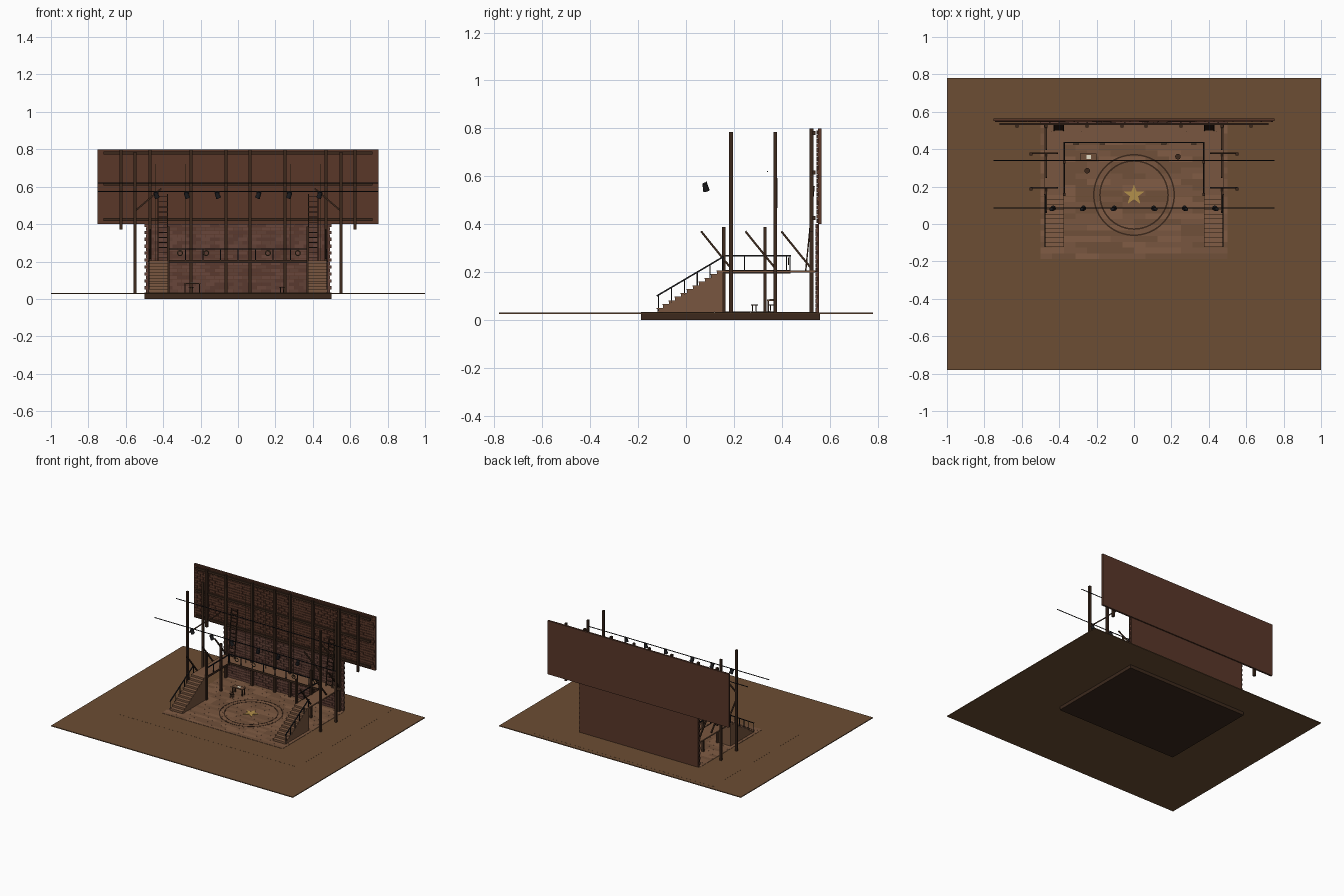
import bpy, bmesh, math, random
from mathutils import Vector, Matrix

if "Cube" in bpy.data.objects:
    bpy.data.objects.remove(bpy.data.objects["Cube"])

random.seed(4)


def mat(name, r, g, b):
    m = bpy.data.materials.new(name)
    m.diffuse_color = (r, g, b, 1)
    m.use_nodes = True
    m.node_tree.nodes["Principled BSDF"].inputs["Base Color"].default_value = m.diffuse_color
    return m


GROUND = mat("ground_brown", .15, .075, .033)
DARK = mat("dark_timber", .045, .022, .012)
WALL = mat("wall_brown", .10, .038, .022)
WOODS = [mat(f"wood_{i}", .16 + .03 * i, .08 + .014 * i, .042 + .008 * i) for i in range(3)]
BRICKS = [mat(f"brick_{i}", .10 + .02 * i, .042 + .01 * i, .03 + .007 * i) for i in range(3)]
METAL = mat("black_metal", .012, .012, .014)
GOLD = mat("gold", .45, .28, .07)
PAPER = mat("paper", .8, .75, .6)
ROPE = mat("rope", .12, .08, .04)


class Part:
    """Collects simple solids into one named mesh object."""

    def __init__(self, name, *mats):
        self.name, self.mats, self.bm = name, mats, bmesh.new()

    def put(self, verts, i):
        for f in {f for v in verts for f in v.link_faces}:
            f.material_index = i

    def box(self, x0, x1, y0, y1, z0, z1, i=0):
        m = Matrix.Translation(((x0 + x1) / 2, (y0 + y1) / 2, (z0 + z1) / 2)) @ \
            Matrix.Diagonal((abs(x1 - x0), abs(y1 - y0), abs(z1 - z0), 1))
        self.put(bmesh.ops.create_cube(self.bm, size=1, matrix=m)["verts"], i)
        return self

    def bar(self, p, q, r, sides=4, i=0, r2=None):
        p, q = Vector(p), Vector(q)
        d = q - p
        m = Matrix.Translation((p + q) / 2) @ d.to_track_quat('Z', 'Y').to_matrix().to_4x4() @ \
            Matrix.Rotation(math.pi / sides, 4, 'Z')
        g = bmesh.ops.create_cone(self.bm, cap_ends=True, segments=sides, radius1=r,
                                  radius2=r if r2 is None else r2, depth=d.length, matrix=m)
        self.put(g["verts"], i)
        return self

    def prism(self, pts, vec, i=0):
        f = self.bm.faces.new([self.bm.verts.new(p) for p in pts])
        f.material_index = i
        g = bmesh.ops.extrude_face_region(self.bm, geom=[f])["geom"]
        nv = [v for v in g if isinstance(v, bmesh.types.BMVert)]
        bmesh.ops.translate(self.bm, verts=nv, vec=vec)
        return self

    def done(self):
        bmesh.ops.recalc_face_normals(self.bm, faces=self.bm.faces)
        me = bpy.data.meshes.new(self.name)
        self.bm.to_mesh(me)
        self.bm.free()
        for m in self.mats:
            me.materials.append(m)
        ob = bpy.data.objects.new(self.name, me)
        bpy.context.collection.objects.link(ob)
        return ob


# ground, apron and stage base
Part("ground", GROUND).box(-1, 1, -.78, .78, .025, .031).done()
Part("apron", GROUND).box(-.75, .75, -.37, .75, .028, .0315).done()
Part("stage_base", DARK).box(-.5, .5, -.187, .56, 0, .031).done()

# staggered floor planks
floor = Part("floor_planks", *WOODS)
for r in range(24):
    y, x = -.187 + r * .0305, -.5
    end = -.5 + random.choice((.0625, .125, .1875))
    while x < .5:
        floor.box(x, min(end, .5), y, y + .0303, .030, .0335, random.randrange(3))
        x, end = end, end + .125
floor.done()

# turntable rings and star
ring = Part("turntable_rings", DARK)
for rad, w in ((.215, .004), (.182, .004)):
    n = 64
    for k in range(n):
        c = [Vector((math.cos(2 * math.pi * t / n), math.sin(2 * math.pi * t / n), 0)) for t in (k, k + 1)]
        o = Vector((0, .155, .0335))
        ring.prism([o + c[0] * (rad - w), o + c[0] * (rad + w), o + c[1] * (rad + w), o + c[1] * (rad - w)],
                   (0, 0, .001))
ring.done()
star = [((.058 if k % 2 == 0 else .023) * math.sin(k * math.pi / 5),
         .155 + (.058 if k % 2 == 0 else .023) * math.cos(k * math.pi / 5), .0335) for k in range(10)]
Part("floor_star", GOLD).prism(star, (0, 0, .0015)).done()

# back walls with brick faces
Part("lower_wall", WALL).box(-.49, .49, .545, .556, .03, .4).done()
Part("upper_wall", WALL).box(-.75, .75, .551, .565, .4, .8).done()


def bricks(name, half, z0, z1, y, mats):
    p = Part(name, *mats)
    h, w = .0185, .05
    for r in range(round((z1 - z0) / h)):
        x = -half + (0 if r % 2 else .008)
        e = -half + (w if r % 2 else w / 2)
        lim = half - (0 if r % 2 else .008)
        while x < lim - .002:
            p.box(x + .001, min(e, lim) - .001, y - random.uniform(.003, .006), y + .003,
                  z0 + r * h + .001, z0 + r * h + h - .001, random.randrange(len(mats)))
            x, e = e, e + w
    p.done()


bricks("lower_bricks", .5, .032, .4, .546, BRICKS)
bricks("upper_bricks", .745, .404, .796, .551, [WALL])

# timber frame on the wall
frame = Part("wall_frame", DARK)
for s in (-1, 1):
    for x, z in ((.063, .03), (.25, .03), (.47, .03), (.625, .37)):
        frame.box(s * x - .008, s * x + .008, .516, .533, z, .8)
for z in (.425, .615, .78):
    frame.box(-.72, .72, .529, .541, z - .008, z + .008)
frame.done()

# tall side posts with braces, balcony posts with braces
posts = Part("side_posts", DARK)
bal = Part("balcony_posts", DARK)
for s in (-1, 1):
    for y in (.188, .373):
        posts.box(s * .55 - .008, s * .55 + .008, y - .008, y + .008, .03, .785)
        posts.bar((s * .55, y + .005, .47), (s * .41, y + .005, .59), .006)
    for y in (.188, .373, .523):
        posts.bar((s * .47, y, .215), (s * .47, y - .125, .37), .006)
    for y in (.158, .33):
        bal.box(s * .372 - .007, s * .372 + .007, y - .007, y + .007, .03, .388)
posts.done()
bal.done()

# U-shaped balcony deck
deck = Part("balcony_deck", WOODS[1], DARK)
deck.box(-.48, .48, .435, .54, .197, .206)
for s in (-1, 1):
    deck.box(s * .372, s * .48, .155, .435, .197, .206)
    deck.box(s * .369, s * .374, .155, .435, .193, .208, 1)
deck.box(-.374, .374, .432, .437, .193, .208, 1).done()

# balcony railing
rail = Part("balcony_railing", METAL)
rail.bar((-.374, .435, .267), (.374, .435, .267), .0045)
for k in range(9):
    x = -.374 + k * .0935
    rail.bar((x, .435, .205), (x, .435, .267), .003)
for s in (-1, 1):
    rail.bar((s * .374, .158, .267), (s * .374, .435, .267), .0045)
    for y in (.16, .245, .33, .42):
        rail.bar((s * .374, y, .205), (s * .374, y, .267), .003)
rail.done()

# stairs: stepped side profile, treads and handrail
N = 11
for s, side in ((-1, "left"), (1, "right")):
    run, rise = .275 / N, .172 / N
    prof = [(-.12, .0335)]
    for k in range(N):
        z = .0335 + (k + 1) * rise
        prof += [(-.12 + k * run, z), (-.12 + (k + 1) * run, z)]
    prof.append((.155, .0335))
    st = Part(side + "_stairs", WOODS[1], WOODS[2])
    st.prism([(s * .375, y, z) for y, z in prof], (s * .102, 0, 0))
    for k in range(N):
        z = .0335 + (k + 1) * rise
        st.box(s * .373, s * .479, -.123 + k * run, -.12 + (k + 1) * run, z - .003, z + .001, 1)
    st.done()
    hr = Part(side + "_handrail", METAL)
    hr.bar((s * .476, -.122, .1), (s * .476, .158, .265), .0045)
    for k in range(6):
        y = -.115 + k * .054
        hr.bar((s * .476, y, .035 + (y + .12) * .625), (s * .476, y, .1 + (y + .122) * .59), .003)
    hr.done()

# ladders against the wall
lad = Part("ladders", DARK)
for s in (-1, 1):
    for x in (.378, .428):
        lad.bar((s * x, .5, .206), (s * x, .535, .56), .004)
    for k in range(13):
        t = (k + .5) / 13
        lad.bar((s * .378, .5 + .035 * t, .206 + .354 * t), (s * .428, .5 + .035 * t, .206 + .354 * t), .003)
lad.done()

# lighting pipes, lamps and hanging ropes
pipes = Part("lighting_pipes", METAL)
pipes.bar((-.75, .085, .575), (.75, .085, .575), .003, 8)
pipes.bar((-.75, .34, .62), (.75, .34, .62), .003, 8)
pipes.done()
lamps, ropes = Part("stage_lamps", METAL), Part("hanging_ropes", ROPE)
for s in (-1, 1):
    for x in (.11, .275, .437):
        lean = -s * .006
        lamps.bar((s * x - lean, .078, .57), (s * x + lean, .085, .54), .010, 12, r2=.014)
        lamps.box(s * x - .012, s * x + .012, .083, .087, .56, .578)
        ropes.bar((s * (x + .005), .493, .2), (s * (x + .005), .493, .72), .001)
lamps.done()
ropes.done()

# rope coils on the balcony rail
for x in (-.31, -.17, .16, .32):
    bpy.ops.mesh.primitive_torus_add(location=(x, .428, .245), rotation=(math.pi / 2, 0, 0), major_radius=.013,
                                     minor_radius=.003, major_segments=20, minor_segments=6)
    coil = bpy.context.object
    coil.name = "rope_coil"
    coil.data.materials.append(ROPE)
    bpy.ops.object.shade_smooth_by_angle()

# table with paper, and stools
table = Part("table", WOODS[0], DARK, PAPER)
table.box(-.29, -.2, .338, .378, .080, .086)
for x in (-.284, -.206):
    for y in (.344, .372):
        table.box(x - .003, x + .003, y - .003, y + .003, .033, .080, 1)
table.box(-.255, -.23, .348, .368, .086, .087, 2).done()
stools = Part("stools", DARK)
for cx, cy in ((-.25, .285), (.235, .36)):
    stools.bar((cx, cy, .06), (cx, cy, .065), .015, 14)
    for a in range(4):
        dx, dy = .010 * math.cos(a * math.pi / 2 + .785), .010 * math.sin(a * math.pi / 2 + .785)
        stools.bar((cx + dx * 1.2, cy + dy * 1.2, .033), (cx + dx, cy + dy, .061), .002)
stools.done()
